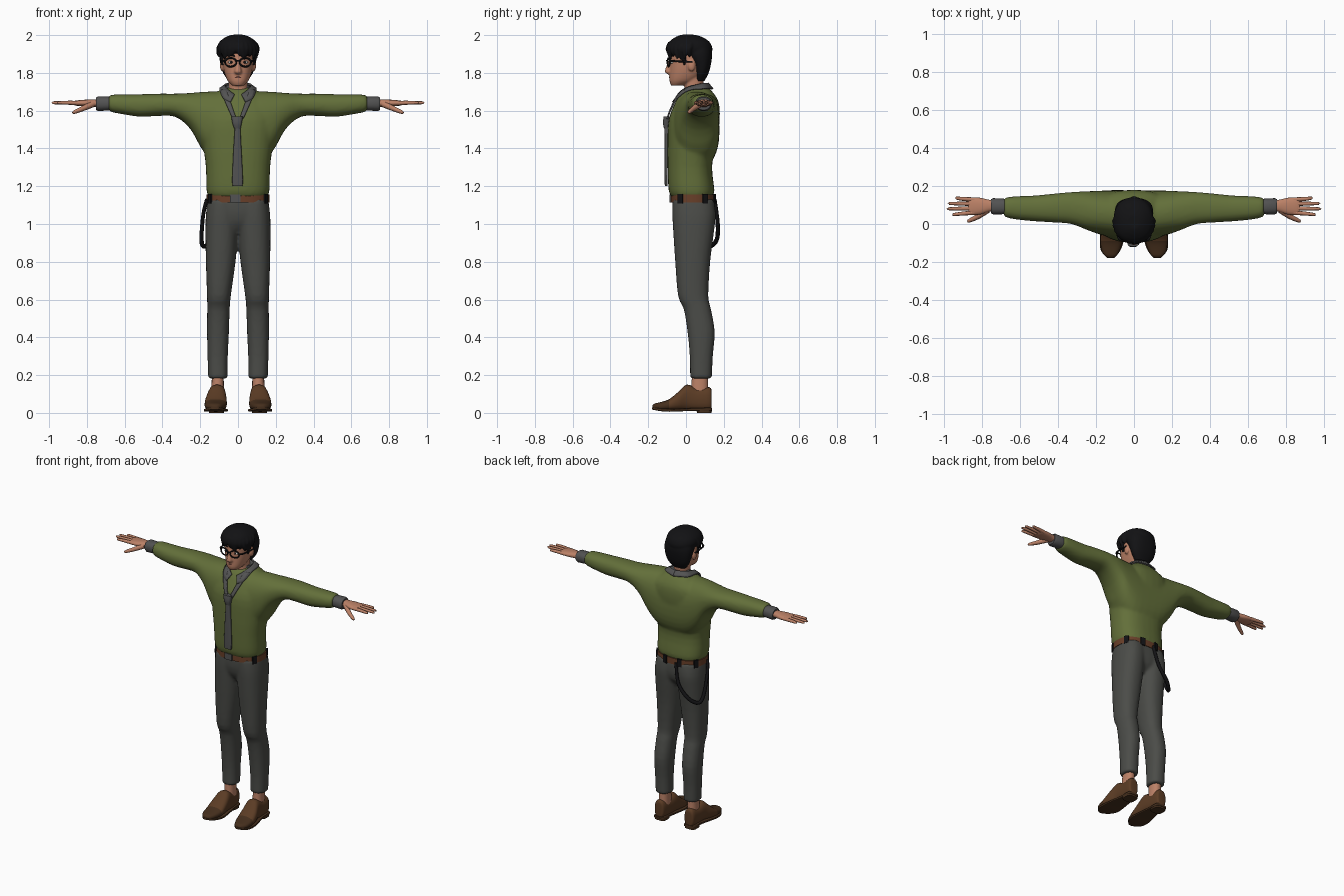
import bpy, bmesh, math, random
from mathutils import Matrix, Vector

cube = bpy.data.objects.get("Cube")
if cube:
    bpy.data.objects.remove(cube)
random.seed(4)


def material(name, r, g, b):
    m = bpy.data.materials.new(name)
    m.use_nodes = True
    m.diffuse_color = (r, g, b, 1)
    bsdf = next(n for n in m.node_tree.nodes if n.type == 'BSDF_PRINCIPLED')
    bsdf.inputs["Base Color"].default_value = (r, g, b, 1)
    bsdf.inputs["Roughness"].default_value = 0.8
    return m


GREEN = material("sweater green", .125, .16, .042)
TROUSER = material("trouser grey", .07, .072, .065)
SHIRT = material("shirt grey", .085, .085, .085)
SKIN = material("skin", .5, .22, .135)
SHOE = material("shoe brown", .105, .045, .018)
TOE = material("dark shoe brown", .06, .028, .012)
BELT = material("belt brown", .14, .05, .022)
BLACK = material("black", .006, .006, .007)
WHITE = material("eye white", .55, .55, .52)
LIP = material("lip", .33, .12, .085)


def catmull(pts, sub):
    """Smoothly resample a list of equal-length tuples."""
    out = []
    for i in range(len(pts) - 1):
        p0, p1, p2 = pts[max(i - 1, 0)], pts[i], pts[i + 1]
        p3 = pts[min(i + 2, len(pts) - 1)]
        for k in range(sub):
            t = k / sub
            out.append([.5 * (2 * b + (c - a) * t + (2 * a - 5 * b + 4 * c - d) * t * t
                              + (3 * b - a - 3 * c + d) * t ** 3)
                        for a, b, c, d in zip(p0, p1, p2, p3)])
    return out + [list(pts[-1])]


def finish(name, mat, bm, angle=50):
    bmesh.ops.recalc_face_normals(bm, faces=bm.faces)
    me = bpy.data.meshes.new(name)
    bm.to_mesh(me)
    bm.free()
    me.materials.append(mat)
    me.shade_smooth()
    me.set_sharp_from_angle(angle=math.radians(angle))
    ob = bpy.data.objects.new(name, me)
    bpy.context.scene.collection.objects.link(ob)
    return ob


def oval(angle, p):
    c, s = math.cos(angle), math.sin(angle)
    return (math.copysign(abs(c) ** (2 / p), c), math.copysign(abs(s) ** (2 / p), s))


def loft(name, mat, rings, axis='z', p=2.3, n=32, sub=3):
    """Rings are (position on axis, min a, max a, min b, max b)."""
    bm, loops = bmesh.new(), []
    for t, a0, a1, b0, b1 in catmull(rings, sub):
        loop = []
        for i in range(n):
            u, v = oval(math.tau * i / n, p)
            a, b = (a0 + a1 + (a1 - a0) * u) / 2, (b0 + b1 + (b1 - b0) * v) / 2
            loop.append(bm.verts.new({'x': (t, a, b), 'y': (a, t, b), 'z': (a, b, t)}[axis]))
        loops.append(loop)
    for lo, hi in zip(loops, loops[1:]):
        for i in range(n):
            j = (i + 1) % n
            bm.faces.new((lo[i], lo[j], hi[j], hi[i]))
    bm.faces.new(loops[0])
    bm.faces.new(loops[-1])
    return finish(name, mat, bm)


def tube(name, mat, pts, cyclic=False, sub=4):
    """Round rod through points (x, y, z, radius)."""
    cu = bpy.data.curves.new(name, 'CURVE')
    cu.dimensions, cu.bevel_depth, cu.bevel_resolution, cu.use_fill_caps = '3D', 1, 2, True
    path = pts if cyclic else catmull(pts, sub)
    sp = cu.splines.new('POLY')
    sp.points.add(len(path) - 1)
    for q, (x, y, z, r) in zip(sp.points, path):
        q.co, q.radius = (x, y, z, 1), r
    sp.use_cyclic_u = cyclic
    tmp = bpy.data.objects.new(name, cu)
    bpy.context.scene.collection.objects.link(tmp)
    me = bpy.data.meshes.new_from_object(tmp.evaluated_get(bpy.context.evaluated_depsgraph_get()))
    bm = bmesh.new()
    bm.from_mesh(me)
    bpy.data.objects.remove(tmp)
    bpy.data.meshes.remove(me)
    return finish(name, mat, bm)


def ball(name, mat, centre, size):
    bm = bmesh.new()
    bmesh.ops.create_uvsphere(bm, u_segments=16, v_segments=10, radius=1,
                              matrix=Matrix.Translation(centre) @ Matrix.Diagonal((*size, 1)))
    return finish(name, mat, bm)


def box(name, mat, centre, size, turn=0):
    bm = bmesh.new()
    bmesh.ops.create_cube(bm, size=1, matrix=Matrix.Translation(centre)
                          @ Matrix.Rotation(turn, 4, 'Z') @ Matrix.Diagonal((*size, 1)))
    return finish(name, mat, bm, 30)


def ribbon(name, mat, edge_a, edge_b, target, mode, lift):
    """Cloth strip between two edges, laid on a target and thickened."""
    bm = bmesh.new()
    a, b = catmull(edge_a, 5), catmull(edge_b, 5)
    rows = [[bm.verts.new(Vector(p).lerp(Vector(q), k / 3)) for k in range(4)] for p, q in zip(a, b)]
    for r, s in zip(rows, rows[1:]):
        for k in range(3):
            bm.faces.new((r[k], r[k + 1], s[k + 1], s[k]))
    ob = finish(name, mat, bm)
    w = ob.modifiers.new("lay", 'SHRINKWRAP')
    w.target, w.wrap_mode, w.offset = target, mode, lift
    s = ob.modifiers.new("thickness", 'SOLIDIFY')
    s.thickness, s.offset = .009, 0
    return ob


def join(name, obs):
    bpy.ops.object.select_all(action='DESELECT')
    for o in obs:
        o.select_set(True)
    bpy.context.view_layer.objects.active = obs[0]
    bpy.ops.object.join()
    obs[0].name = name
    return obs[0]


def mirror(ob):
    ob.modifiers.new("mirror", 'MIRROR').use_clip = False
    return ob


def fuse(ob, voxel, rounds):
    r = ob.modifiers.new("fuse", 'REMESH')
    r.mode, r.voxel_size, r.use_smooth_shade = 'VOXEL', voxel, True
    s = ob.modifiers.new("soften", 'SMOOTH')
    s.factor, s.iterations = .5, rounds
    return ob


# Sweater: body and one long loft through both sleeves
body = loft("body", GREEN, [
    (1.14, -.155, .155, -.075, .14), (1.18, -.167, .167, -.092, .15), (1.3, -.17, .17, -.097, .138),
    (1.42, -.185, .185, -.098, .155), (1.55, -.2, .2, -.092, .178), (1.64, -.18, .18, -.058, .174),
    (1.69, -.12, .12, -.03, .148), (1.72, -.075, .075, 0, .12)], p=2.5)
half = [(.08, -.075, .177, 1.3, 1.702), (.18, -.055, .175, 1.38, 1.7), (.25, -.03, .172, 1.5, 1.694),
        (.33, 0, .168, 1.567, 1.69), (.42, .008, .16, 1.572, 1.69), (.52, .014, .15, 1.568, 1.687),
        (.62, .024, .146, 1.583, 1.686), (.67, .034, .14, 1.593, 1.684), (.685, .042, .134, 1.605, 1.675)]
sleeves = loft("sleeves", GREEN, [(-h[0], *h[1:]) for h in reversed(half)] + half, 'x')
sweater = fuse(join("sweater", [body, sleeves]), .01, 5)

# Trousers: two legs and a pelvis
leg = mirror(loft("leg", TROUSER, [
    (.182, .055, .158, .022, .137), (.3, .054, .161, .02, .142), (.43, .048, .164, .008, .152),
    (.55, .044, .163, -.012, .132), (.62, .038, .164, -.042, .118), (.8, .013, .17, -.057, .128),
    (.95, 0, .172, -.067, .147), (1.05, -.005, .17, -.072, .157), (1.13, -.01, .16, -.07, .147)]))
pelvis = loft("pelvis", TROUSER, [
    (.95, -.05, .05, -.02, .1), (1, -.14, .14, -.055, .14), (1.06, -.166, .166, -.07, .152),
    (1.13, -.16, .16, -.07, .147)], p=2.5)
fuse(join("trousers", [leg, pelvis]), .01, 3)

# Belt with buckle and loops
loft("belt", BELT, [(1.113, -.166, .166, -.08, .152), (1.155, -.166, .166, -.08, .152)], p=2.4, n=48, sub=1)
box("buckle", SHIRT, (-.015, -.082, 1.134), (.055, .01, .042))
for deg in (30, 75, 105, 150, 210, 330):
    u, v = oval(math.radians(deg), 2.4)
    box("belt_loop", BLACK, (.166 * u, .036 + .116 * v, 1.134), (.012, .03, .052), math.radians(deg))
tube("hanging_strap", BLACK, [
    (-.03, .152, 1.13, .01), (-.06, .168, 1, .011), (-.13, .162, .915, .012), (-.182, .12, .882, .012),
    (-.193, .08, .93, .011), (-.184, .03, 1.05, .01), (-.165, 0, 1.13, .01)])

# Head with neck, nose and ears
skull = loft("skull", SKIN, [
    (1.733, -.03, .03, -.078, -.02), (1.757, -.054, .054, -.087, .05), (1.8, -.072, .072, -.087, .1),
    (1.85, -.081, .081, -.085, .12), (1.9, -.084, .084, -.084, .125), (1.95, -.072, .072, -.062, .11),
    (1.98, -.04, .04, -.03, .07)])
neck = loft("neck", SKIN, [(1.67, -.055, .055, -.01, .095), (1.73, -.05, .05, -.008, .09),
                           (1.81, -.052, .052, -.01, .1)])
nose = loft("nose", SKIN, [(1.793, -.015, .015, -.097, -.06), (1.806, -.02, .02, -.112, -.06),
                           (1.835, -.014, .014, -.104, -.06), (1.872, -.011, .011, -.089, -.06)])
ears = [ball("ear", SKIN, (s * .084, .03, 1.838), (.012, .02, .03)) for s in (-1, 1)]
fuse(join("head", [skull, neck, nose] + ears), .006, 2)
tube("mouth", LIP, [(-.026, -.079, 1.774, .002), (0, -.086, 1.776, .005), (.026, -.079, 1.774, .002)])
mirror(ball("eyes", WHITE, (.036, -.073, 1.856), (.016, .009, .008)))
mirror(ball("pupils", BLACK, (.036, -.0805, 1.856), (.007, .004, .007)))
mirror(tube("eyebrows", BLACK, [(.016, -.083, 1.888, .004), (.04, -.079, 1.896, .005), (.064, -.066, 1.889, .003)]))

# Glasses
ring = [math.tau * i / 24 for i in range(24)]
mirror(tube("glasses_rims", BLACK, [(.039 + .03 * math.cos(a), -.092 + .006 * math.cos(a),
                                     1.856 + .023 * math.sin(a), .0045) for a in ring], True))
tube("glasses_bridge", BLACK, [(-.012, -.098, 1.862, .004), (0, -.102, 1.865, .004), (.012, -.098, 1.862, .004)])
mirror(tube("glasses_temples", BLACK, [(.067, -.087, 1.862, .006), (.087, -.06, 1.862, .005), (.091, .035, 1.858, .005)]))

# Hair: back, crown and uneven tufts
hair = [loft("hair_back", BLACK, [
    (1.757, -.05, .05, .05, .098), (1.8, -.08, .08, .045, .12), (1.85, -.094, .094, .03, .133),
    (1.9, -.1, .1, 0, .138), (1.94, -.09, .09, 0, .13)]),
    loft("hair_crown", BLACK, [
        (1.898, -.094, .092, -.076, .135), (1.93, -.108, .102, -.1, .14), (1.965, -.097, .094, -.088, .124),
        (1.99, -.064, .062, -.055, .085), (2.002, -.03, .03, -.025, .045)])]
for i in range(15):
    a = math.radians(180 + i * 180 / 14)
    x, y, d = .094 * math.cos(a), .02 + .108 * math.sin(a), random.uniform(.02, .05)
    hair.append(tube("tuft", BLACK, [(x * .9, y + .008, 1.955, .018), (x * 1.07, y - .005, 1.925, .016),
                                     (x * 1.05 + random.uniform(-.012, .012), y, 1.915 - d, .004)]))
for s in (-1, 1):
    hair.append(tube("sideburn", BLACK, [(s * .084, -.012, 1.92, .016), (s * .083, -.008, 1.84, .007)]))
fuse(join("hair", hair), .006, 2)

# Shirt collar and loosened tie
loft("neckband", SHIRT, [(1.69, -.068, .068, .005, .116), (1.735, -.062, .062, .008, .112)], sub=1)
mirror(ribbon("collar", SHIRT,
              [(0, .116, 1.745), (.058, .088, 1.742), (.067, .03, 1.728), (.047, -.02, 1.705), (.018, -.04, 1.685)],
              [(0, .142, 1.715), (.086, .105, 1.718), (.094, .03, 1.708), (.08, -.045, 1.668), (.04, -.07, 1.645)],
              sweater, 'OUTSIDE', .008))
for side, s in (("left", 1), ("right", -1)):
    ribbon(side + "_tie_band", SHIRT,
           [(s * .088, 0, 1.705), (s * .07, -.05, 1.65), (s * .03, -.1, 1.56)],
           [(s * .06, -.01, 1.705), (s * .042, -.05, 1.65), (s * .004, -.1, 1.545)],
           sweater, 'ABOVE_SURFACE', .009)
loft("tie_knot", SHIRT, [(1.505, -.02, .014, -.116, -.09), (1.535, -.03, .02, -.122, -.085),
                         (1.57, -.036, .027, -.118, -.07)], p=3, n=16)
loft("tie_tail", SHIRT, [(1.2, -.027, .022, -.112, -.098), (1.235, -.031, .026, -.113, -.098),
                         (1.4, -.024, .018, -.114, -.094), (1.52, -.016, .012, -.114, -.09)], p=4, n=16)

# Cuffs and hands
mirror(loft("cuffs", SHIRT, [(.67, .052, .132, 1.602, 1.674), (.74, .05, .136, 1.598, 1.676),
                             (.752, .056, .13, 1.604, 1.67)], 'x', sub=1))
hand = [loft("palm", SKIN, [(.73, .068, .124, 1.617, 1.66), (.765, .064, .128, 1.62, 1.66),
                            (.81, .05, .138, 1.622, 1.658), (.855, .048, .14, 1.626, 1.654),
                            (.87, .054, .135, 1.63, 1.65)], 'x', n=20)]
for y, tip_y, tip_x in ((.06, .05, .955), (.083, .08, .98), (.106, .108, .975), (.128, .136, .94)):
    hand.append(tube("finger", SKIN, [(.84, y, 1.64, .012), (.9, (y + tip_y) / 2, 1.642, .0105),
                                      (tip_x - .008, tip_y, 1.642, .008), (tip_x, tip_y, 1.642, .004)]))
hand.append(tube("thumb", SKIN, [(.77, .075, 1.635, .018), (.82, .04, 1.612, .014),
                                 (.865, .018, 1.593, .01), (.875, .013, 1.588, .005)]))
mirror(join("hands", hand))

# Ankles and shoes
mirror(loft("ankles", SKIN, [(.09, .074, .142, .025, .118), (.2, .076, .138, .032, .116)], n=20))
shoe = loft("shoes", SHOE, [
    (.136, .09, .135, .03, .11), (.125, .078, .149, .012, .136), (.06, .07, .153, .012, .13),
    (.005, .064, .158, .012, .15), (-.04, .06, .172, .012, .112), (-.09, .06, .177, .012, .072),
    (-.14, .076, .17, .013, .056), (-.165, .09, .155, .015, .05), (-.178, .107, .138, .02, .04)], 'y', p=2.5, n=24)
shoe.data.materials.append(TOE)
for f in shoe.data.polygons:
    f.material_index = int(f.center.y < -.09)
mirror(shoe)
mirror(loft("soles", TOE, [
    (.138, .09, .138, .012, .026), (.125, .074, .154, .01, .028), (.05, .068, .156, .01, .026),
    (-.04, .056, .175, .008, .022), (-.09, .055, .18, .006, .022), (-.14, .072, .174, .01, .025),
    (-.18, .105, .14, .018, .03)], 'y', p=6, n=20))
mirror(loft("heels", TOE, [(0, .074, .154, .058, .136), (.02, .074, .154, .055, .137)], p=3.5, n=24, sub=1))
